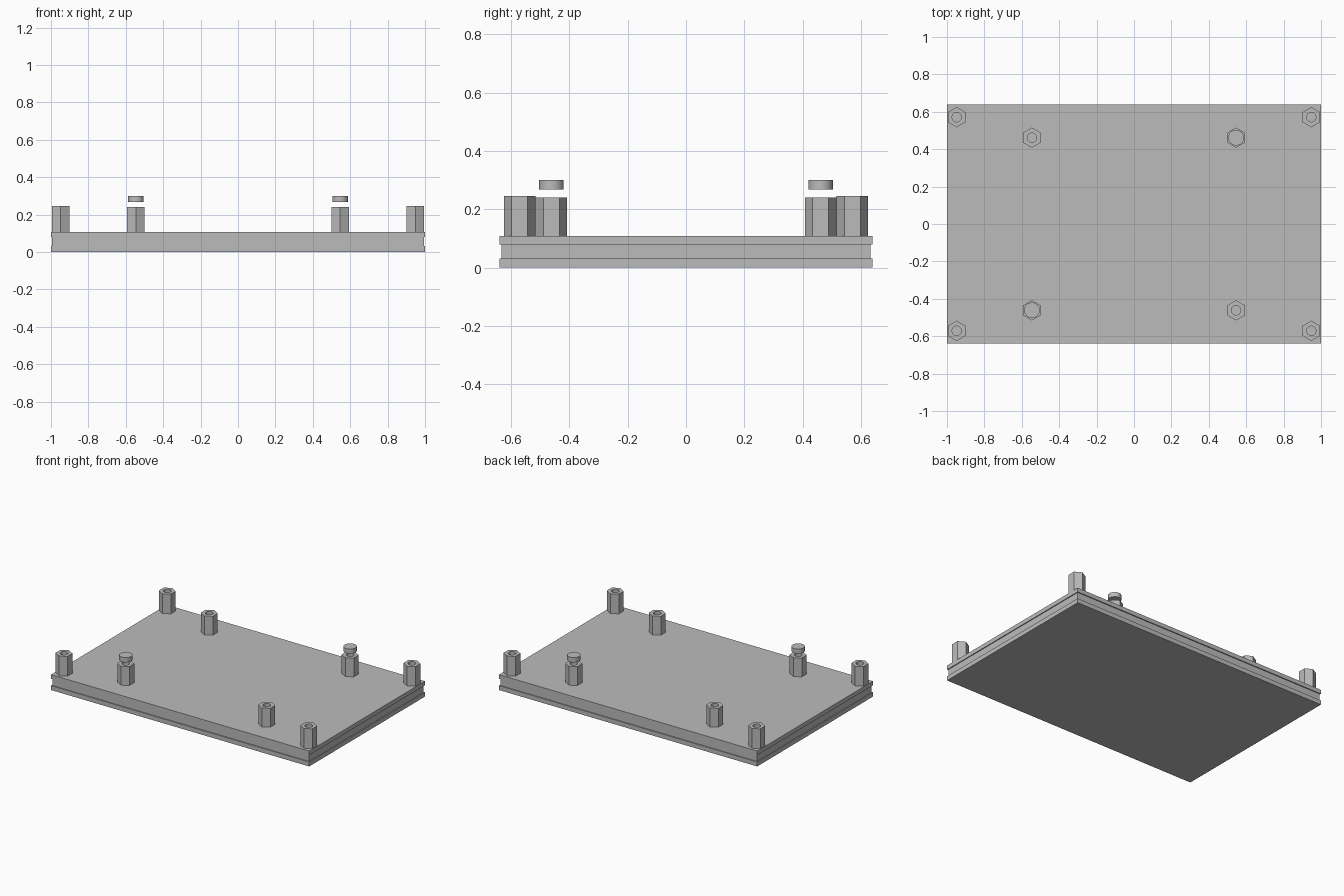
import bpy
import bmesh
from math import cos, sin, pi, radians

cube = bpy.data.objects.get("Cube")
if cube:
    bpy.data.objects.remove(cube, do_unlink=True)

grey = bpy.data.materials.new("plain grey")
grey.use_nodes = True
colour = (0.5, 0.5, 0.5, 1)
grey.diffuse_color = colour
grey.node_tree.nodes["Principled BSDF"].inputs["Base Color"].default_value = colour


def finish(name, bm, smooth=False):
    bmesh.ops.recalc_face_normals(bm, faces=bm.faces)
    mesh = bpy.data.meshes.new(name)
    bm.to_mesh(mesh)
    bm.free()
    mesh.materials.append(grey)
    obj = bpy.data.objects.new(name, mesh)
    bpy.context.collection.objects.link(obj)
    if smooth:
        bpy.ops.object.select_all(action="DESELECT")
        obj.select_set(True)
        bpy.context.view_layer.objects.active = obj
        bpy.ops.object.shade_smooth_by_angle(angle=radians(30))
    return obj


def slab(name, half_x, half_y, z0, z1):
    bm = bmesh.new()
    bmesh.ops.create_cube(bm, size=1)
    for v in bm.verts:
        v.co.x *= 2 * half_x
        v.co.y *= 2 * half_y
        v.co.z = z1 if v.co.z > 0 else z0
    return finish(name, bm)


def standoff(name, x, y, z0, z1, radius=0.054, bore=0.025, sides=6, steps=4):
    """Hexagonal post with a round hole through it."""
    bm = bmesh.new()
    n = sides * steps
    corners = [(radius * cos(pi / 2 + i * 2 * pi / sides),
                radius * sin(pi / 2 + i * 2 * pi / sides)) for i in range(sides)]

    def hex_ring(z):
        return [bm.verts.new((x + cx, y + cy, z)) for cx, cy in corners]

    def bore_ring(z):
        return [bm.verts.new((x + bore * cos(pi / 2 + i * 2 * pi / n),
                              y + bore * sin(pi / 2 + i * 2 * pi / n), z)) for i in range(n)]

    outer = hex_ring(z0), hex_ring(z1)
    inner = bore_ring(z0), bore_ring(z1)
    for low, high in (outer, inner):
        for i in range(len(low)):
            j = (i + 1) % len(low)
            bm.faces.new((low[i], low[j], high[j], high[i]))
    # End caps: one flat face per hexagon side
    for o, b in zip(outer, inner):
        for i in range(sides):
            arc = [b[(i * steps + k) % n] for k in range(steps + 1)]
            bm.faces.new([o[i], o[(i + 1) % sides]] + arc[::-1])
    return finish(name, bm, smooth=True)


def disc(name, x, y, z0, z1, radius):
    bm = bmesh.new()
    bmesh.ops.create_cone(bm, cap_ends=True, segments=32, radius1=radius,
                          radius2=radius, depth=z1 - z0)
    bmesh.ops.translate(bm, verts=bm.verts, vec=(x, y, (z0 + z1) / 2))
    return finish(name, bm, smooth=True)


# Stacked plates
slab("bottom_plate", 1, 0.64, 0, 0.031)
slab("middle_core", 0.994, 0.633, 0.031, 0.079)
slab("top_plate", 1, 0.64, 0.079, 0.108)

# Hexagonal standoffs
for sx, side in ((-1, "right"), (1, "left")):
    for sy, end in ((-1, "front"), (1, "back")):
        standoff(f"corner_standoff_{end}_{side}", sx * 0.948, sy * 0.571, 0.108, 0.246)
        standoff(f"inner_standoff_{end}_{side}", sx * 0.546, sy * 0.4615, 0.108, 0.24)

# Loose caps above two opposite inner standoffs
for s, where in ((-1, "front_right"), (1, "back_left")):
    disc(f"cap_{where}", s * 0.546, s * 0.4615, 0.267, 0.3, 0.042)
